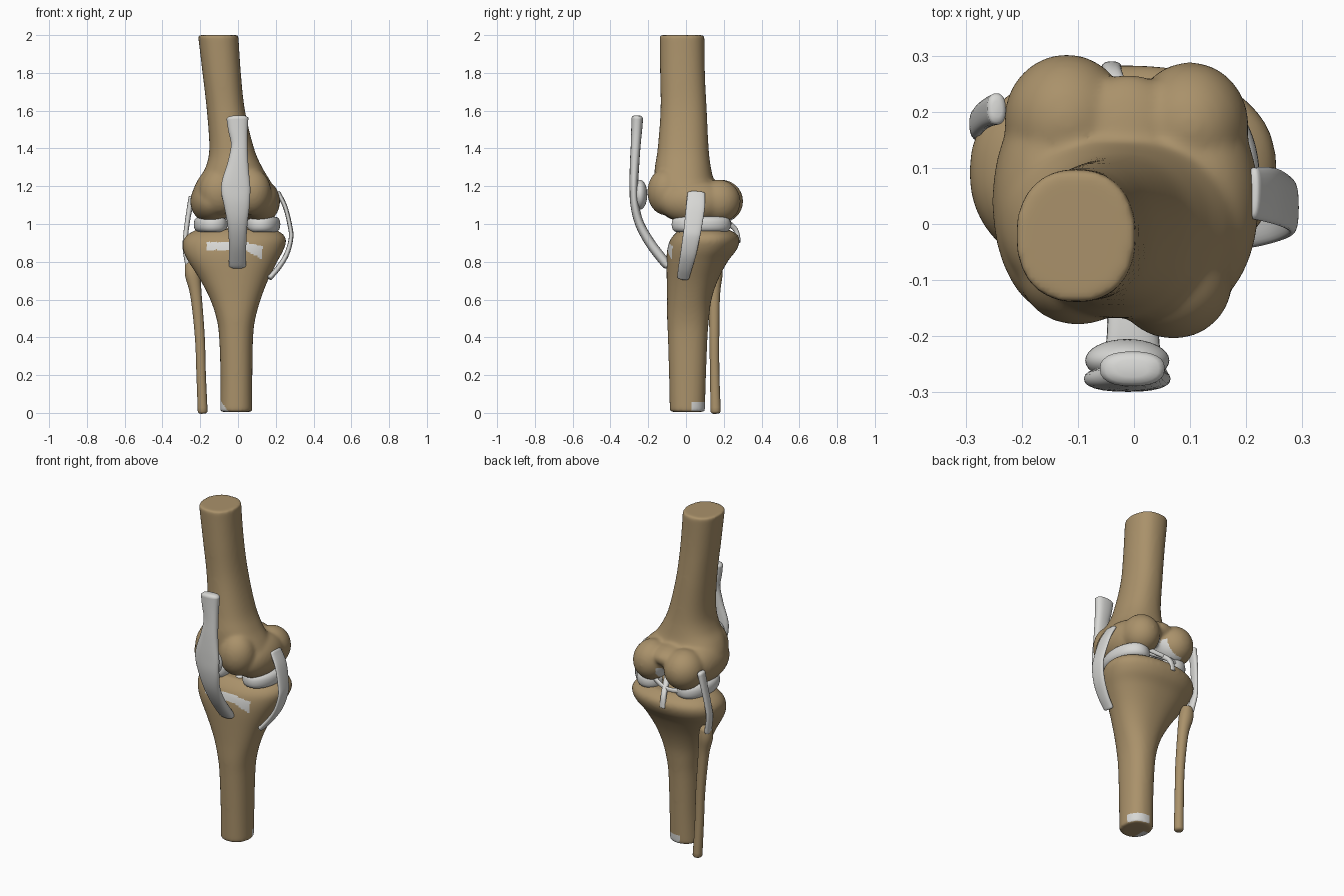
import bpy, bmesh, math
from mathutils import Vector, Matrix

if "Cube" in bpy.data.objects:
    bpy.data.objects.remove(bpy.data.objects["Cube"])


def material(name, rgb):
    m = bpy.data.materials.new(name)
    m.diffuse_color = (*rgb, 1)
    m.use_nodes = True
    m.node_tree.nodes["Principled BSDF"].inputs["Base Color"].default_value = m.diffuse_color
    return m


BONE = material("bone_tan", (0.40, 0.285, 0.145))
SOFT = material("ligament_grey", (0.68, 0.68, 0.66))


def spline(rows, n):
    """Catmull-Rom interpolation of number tuples."""
    out = []
    for i in range(len(rows) - 1):
        a, b = rows[max(i - 1, 0)], rows[i]
        c, d = rows[i + 1], rows[min(i + 2, len(rows) - 1)]
        for k in range(n):
            t = k / n
            out.append([0.5 * (2 * q + (r - p) * t + (2 * p - 5 * q + 4 * r - s) * t * t
                               + (3 * q - p - 3 * r + s) * t ** 3)
                        for p, q, r, s in zip(a, b, c, d)])
    return out + [list(rows[-1])]


def oval(n, power):
    """Unit superellipse points."""
    pts = []
    for i in range(n):
        c, s = math.cos(2 * math.pi * i / n), math.sin(2 * math.pi * i / n)
        pts.append((math.copysign(abs(c) ** (2 / power), c),
                    math.copysign(abs(s) ** (2 / power), s)))
    return pts


def skin(bm, rings):
    """Close a stack of point rings into a solid."""
    vs = [[bm.verts.new(p) for p in ring] for ring in rings]
    n = len(vs[0])
    for a, b in zip(vs, vs[1:]):
        for i in range(n):
            bm.faces.new((a[i], a[(i + 1) % n], b[(i + 1) % n], b[i]))
    bm.faces.new(vs[0])
    bm.faces.new(vs[-1])


def ellipsoid(bm, c, r):
    bmesh.ops.create_uvsphere(bm, u_segments=32, v_segments=20, radius=1,
                              matrix=Matrix.Translation(c) @ Matrix.Diagonal((*r, 1)))


def finish(bm, name, mat):
    bmesh.ops.recalc_face_normals(bm, faces=bm.faces[:])
    me = bpy.data.meshes.new(name)
    bm.to_mesh(me)
    bm.free()
    me.materials.append(mat)
    for p in me.polygons:
        p.use_smooth = True
    ob = bpy.data.objects.new(name, me)
    bpy.context.scene.collection.objects.link(ob)
    return ob


def bone(name, rows, balls, patch):
    """Loft of (z, x0, x1, y0, y1) rows fused with ellipsoids; patch() faces are grey."""
    bm = bmesh.new()
    skin(bm, [[((x0 + x1) / 2 + (x1 - x0) / 2 * u, (y0 + y1) / 2 + (y1 - y0) / 2 * v, z)
               for u, v in oval(48, 2.25)] for z, x0, x1, y0, y1 in spline(rows, 6)])
    for c, r in balls:
        ellipsoid(bm, c, r)
    ob = finish(bm, name, BONE)
    rm = ob.modifiers.new("fuse", 'REMESH')
    rm.mode, rm.voxel_size, rm.use_smooth_shade = 'VOXEL', 0.009, True
    sm = ob.modifiers.new("soften", 'SMOOTH')
    sm.factor, sm.iterations = 0.5, 14
    bpy.context.view_layer.update()
    dg = bpy.context.evaluated_depsgraph_get()
    me = bpy.data.meshes.new_from_object(ob.evaluated_get(dg))
    ob.modifiers.clear()
    ob.data = me
    me.materials.clear()
    me.materials.append(BONE)
    me.materials.append(SOFT)
    for p in me.polygons:
        p.use_smooth = True
        p.material_index = 1 if patch(p.center, p.normal) else 0
    return ob


def band(name, rows, axis, mat=SOFT, power=2.4):
    """Sweep an oval along (x, y, z, half_width, half_thickness) rows."""
    rows = spline(rows, 6)
    pts = [Vector(r[:3]) for r in rows]
    rings = []
    last = len(rows) - 1
    for i, r in enumerate(rows):
        tan = (pts[min(i + 1, last)] - pts[max(i - 1, 0)]).normalized()
        side = (Vector(axis) - tan * tan.dot(Vector(axis))).normalized()
        nor = tan.cross(side)

        def ring(k, off):
            return [pts[i] + tan * off + side * (u * r[3] * k) + nor * (v * r[4] * k)
                    for u, v in oval(24, power)]
        caps = [(0.5, 0.45), (0.82, 0.3)]
        if i == 0:
            rings += [ring(k, -o * r[4]) for k, o in caps]
        rings.append(ring(1, 0))
        if i == last:
            rings += [ring(k, o * r[4]) for k, o in reversed(caps)]
    bm = bmesh.new()
    skin(bm, rings)
    return finish(bm, name, mat)


# femur: shaft flaring into two condyles, grey attachment in the notch
bone("femur",
     [(2.0, -.212, .002, -.14, .098), (1.8, -.188, .015, -.137, .10),
      (1.6, -.165, .037, -.135, .11), (1.4, -.152, .085, -.15, .12),
      (1.3, -.172, .128, -.165, .132), (1.23, -.215, .17, -.168, .15),
      (1.17, -.24, .2, -.165, .19), (1.12, -.235, .2, -.15, .17), (1.08, -.2, .17, -.12, .12)],
     [((-.12, .185, 1.12), (.112, .118, .115)), ((-.14, .04, 1.12), (.113, .2, .118)),
      ((-.10, -.09, 1.17), (.105, .09, .125)), ((.10, .175, 1.12), (.105, .114, .115)),
      ((.115, .04, 1.12), (.108, .19, .118)), ((.07, -.105, 1.17), (.105, .1, .125)),
      ((-.01, .15, 1.17), (.10, .118, .06))],
     lambda c, n: -.13 < c.x < .03 and .1 < c.y < .25 and c.z < 1.11 and n.z < .1 and n.y < .75)


# tibia: shaft flaring into the plateau, grey arch on the front and grey foot patches
def tibia_patch(c, n):
    k = max(0, c.x - .03)
    arch = (-.165 < c.x < .13 and n.y < -.2
            and abs(c.z - .884 + .35 * k) < .021 + .15 * k)
    back_foot = c.x + c.y > .07 and c.y > .03 and c.z < .06
    front_foot = c.y < .02 and c.z < 1.4 * (-c.x - .045)
    return arch or (back_foot and c.z > .012) or (front_foot and c.z < .08)


bone("tibia",
     [(.005, -.095, .076, -.086, .1), (.2, -.093, .076, -.09, .106),
      (.4, -.1, .08, -.096, .114), (.5, -.114, .092, -.1, .122),
      (.6, -.147, .12, -.1, .135), (.7, -.198, .158, -.102, .168),
      (.8, -.262, .208, -.104, .22), (.86, -.29, .24, -.1, .266),
      (.91, -.291, .255, -.087, .284), (.945, -.265, .24, -.062, .27),
      (.972, -.215, .195, -.03, .225)],
     [((-.03, .1, .965), (.025, .045, .035)), ((.03, .1, .965), (.025, .045, .035))],
     tibia_patch)

# fibula
band("fibula",
     [(-.187, .157, .008, .026, .027), (-.195, .152, .2, .025, .025),
      (-.202, .15, .4, .026, .026), (-.222, .15, .62, .03, .03),
      (-.24, .155, .73, .04, .038), (-.246, .16, .785, .034, .032)],
     (1, 0, 0), BONE, 2.1)

# kneecap and the tendon running over it
band("patellar_tendon",
     [(-.003, -.258, 1.56, .058, .031), (0, -.261, 1.5, .052, .029),
      (.007, -.266, 1.42, .044, .026), (0, -.272, 1.32, .055, .025),
      (-.012, -.276, 1.2, .077, .023), (-.006, -.271, 1.1, .068, .023),
      (-.003, -.245, 1.0, .053, .024), (-.002, -.19, .9, .046, .026),
      (-.003, -.118, .805, .046, .026), (-.003, -.098, .78, .045, .022)], (1, 0, 0))
bm = bmesh.new()
ellipsoid(bm, (-.012, -.243, 1.155), (.075, .038, .078))
finish(bm, "patella", SOFT)

# collateral ligaments
band("medial_collateral_ligament",
     [(.212, .055, 1.165, .046, .013), (.25, .05, 1.09, .05, .012),
      (.277, .036, .98, .047, .012), (.28, .026, .92, .045, .012),
      (.258, .012, .84, .042, .013), (.215, -.004, .77, .037, .014),
      (.168, -.015, .715, .032, .014)], (0, 1, 0))
band("lateral_collateral_ligament",
     [(-.245, .205, 1.14, .028, .017), (-.262, .198, 1.05, .026, .014),
      (-.276, .186, .95, .025, .013), (-.28, .176, .87, .025, .013),
      (-.262, .165, .775, .026, .016)], (0, 1, 0))

# menisci: C-shaped pads open towards the middle
for name, cx, s in (("medial_meniscus", .122, 1), ("lateral_meniscus", -.132, -1)):
    arc = [math.radians(a) for a in range(-144, 145, 24)]
    band(name, [(cx + s * .068 * math.cos(a), .08 + .122 * math.sin(a), .998,
                 .041 if abs(a) < 2.3 else .03, .034 if abs(a) < 2.3 else .024) for a in arc],
         (0, 0, 1))

# cruciate ligaments and the thin link behind the joint
band("posterior_cruciate_ligament",
     [(.03, .1, 1.08, .022, .018), (-.01, .2, 1.02, .018, .016),
      (-.035, .262, .97, .016, .013), (-.04, .278, .905, .018, .012)], (1, 0, 0))
band("anterior_cruciate_ligament",
     [(-.05, .17, 1.09, .022, .016), (-.02, .08, 1.03, .018, .014),
      (.01, -.01, .955, .022, .014)], (1, 0, 0))
band("meniscofemoral_ligament",
     [(-.13, .215, 1.0, .014, .01), (-.03, .235, 1.0, .012, .009),
      (.08, .2, 1.03, .014, .01)], (0, 0, 1))
